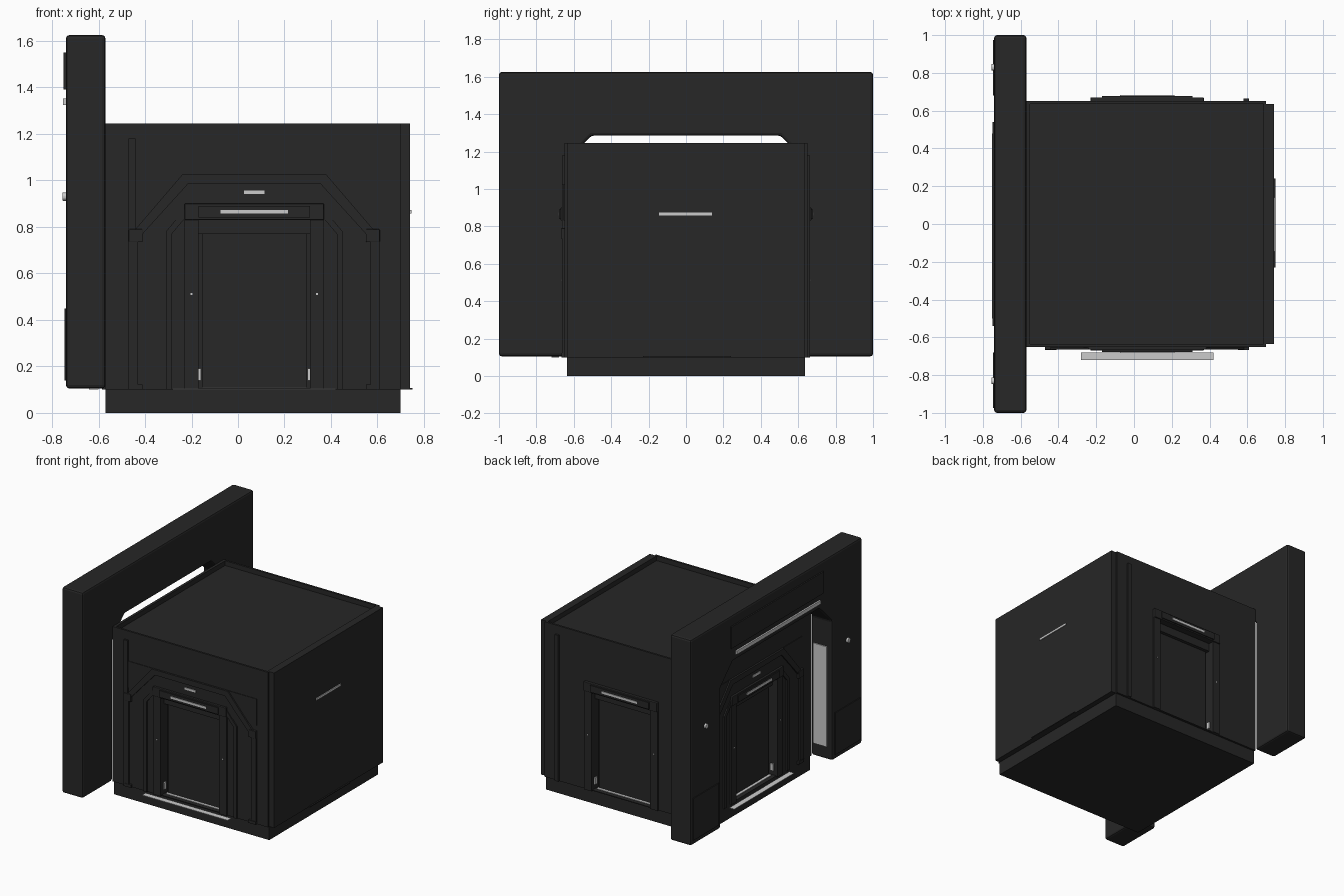
import bpy, bmesh
from math import pi
from mathutils import Matrix, Vector

cube = bpy.data.objects.get("Cube")
if cube:
    bpy.data.objects.remove(cube, do_unlink=True)


def material(name, value):
    m = bpy.data.materials.new(name)
    m.use_nodes = True
    colour = (value, value, value, 1)
    m.diffuse_color = colour
    m.node_tree.nodes["Principled BSDF"].inputs["Base Color"].default_value = colour
    return m


DARK = material("charcoal", 0.02)
LIGHT = material("pale lamp", 0.6)
IDENT = Matrix.Identity(4)


def finish(name, bm, mat, frame, bevel=0):
    bmesh.ops.transform(bm, matrix=frame, verts=bm.verts)
    bmesh.ops.recalc_face_normals(bm, faces=bm.faces)
    mesh = bpy.data.meshes.new(name)
    bm.to_mesh(mesh)
    bm.free()
    mesh.materials.append(mat)
    ob = bpy.data.objects.new(name, mesh)
    bpy.context.collection.objects.link(ob)
    if bevel:
        mod = ob.modifiers.new("edge", "BEVEL")
        mod.width, mod.segments = bevel, 2
    return ob


def box(name, x, y, z, mat=DARK, frame=IDENT, bevel=0):
    """Box given by its (min, max) range on each axis."""
    bm = bmesh.new()
    bmesh.ops.create_cube(bm, size=1)
    for v in bm.verts:
        v.co = Vector([(r[0] + r[1]) / 2 + c * (r[1] - r[0])
                       for r, c in zip((x, y, z), v.co)])
    return finish(name, bm, mat, frame, bevel)


def prism(name, outline, depth, mat=DARK, frame=IDENT, bevel=0):
    """Outline in x and z, extruded along y."""
    bm = bmesh.new()
    face = bm.faces.new([bm.verts.new((u, depth[0], z)) for u, z in outline])
    out = bmesh.ops.extrude_face_region(bm, geom=[face])
    for v in out["geom"]:
        if isinstance(v, bmesh.types.BMVert):
            v.co.y = depth[1]
    return finish(name, bm, mat, frame, bevel)


def band(outer, inner):
    """Symmetric strip outline from the left halves of its two edges."""
    def full(half):
        return half + [(-u, z) for u, z in reversed(half)]
    return full(outer) + full(inner)[::-1]


def cut(target, cutter):
    mod = target.modifiers.new("recess", "BOOLEAN")
    mod.object, mod.operation, mod.solver = cutter, "DIFFERENCE", "EXACT"
    bpy.context.view_layer.objects.active = target
    bpy.ops.object.modifier_apply(modifier=mod.name)
    bpy.data.objects.remove(cutter, do_unlink=True)


# Room: base, body, side slab and roof
box("base", (-.57, .70), (-.635, .635), (0, .1))
body = box("room_body", (-.57, .70), (-.65, .65), (.1, 1.245))
cut(body, box("roof_cutter", (-.55, .685), (-.635, .635), (1.21, 1.4)))
box("side_slab", (.70, .74), (-.635, .635), (.1, 1.245))
box("side_lamp", (.735, .746), (-.145, .14), (.857, .873), LIGHT)
box("side_ledge", (.70, .75), (-.23, .24), (.1, .106))

# Local frames: x along the face, -y outwards
FACES = {
    "front": Matrix.Translation((.07, -.65, 0)),
    "back": Matrix.Translation((.07, .65, 0)) @ Matrix.Rotation(pi, 4, "Z"),
    "left": Matrix.Translation((-.57, 0, 0)) @ Matrix.Rotation(-pi / 2, 4, "Z"),
}


def span(a, b, side):
    return tuple(sorted((a * side, b * side)))


def doorway(tag, frame):
    cut(body, box(tag + "_cutter", (-.24, .24), (-.1, .07), (.106, .83), DARK, frame))
    box(tag + "_door", (-.225, .225), (.055, .08), (.106, .77), DARK, frame)
    box(tag + "_door_header", (-.24, .24), (.03, .08), (.77, .83), DARK, frame)
    box(tag + "_lintel", (-.30, .30), (-.02, .01), (.83, .9), DARK, frame, .004)
    box(tag + "_lamp_hood", (-.24, .24), (-.028, 0), (.84, .89), DARK, frame)
    box(tag + "_lintel_lamp", (-.145, .145), (-.032, 0), (.857, .873), LIGHT, frame)
    box(tag + "_sill_lamp", (-.225, .225), (.03, .05), (.106, .11), LIGHT, frame)
    for s in (-1, 1):
        box(tag + "_jamb", span(.24, .30, s), (-.012, .01), (.1, .83), DARK, frame)
        box(tag + "_jamb_lamp", span(.23, .24, s), (.02, .045), (.14, .19), LIGHT, frame)
        box(tag + "_stud", span(.266, .274, s), (-.015, 0), (.508, .516), LIGHT, frame)
    box(tag + "_pipe", (-.54, -.51), (-.014, .01), (.1, 1.18), DARK, frame)


def arch(tag, frame):
    box(tag + "_back_plate", (-.53, .54), (-.004, 0), (.83, 1.025), DARK, frame)
    prism(tag + "_outer_arch",
          band([(-.52, .78), (-.31, 1.025)], [(-.48, .77), (-.285, .985)]),
          (-.014, .005), DARK, frame)
    prism(tag + "_inner_arch",
          band([(-.38, .1), (-.38, .78), (-.28, .9)],
               [(-.355, .1), (-.355, .77), (-.27, .87)]),
          (-.01, .005), DARK, frame)
    for s in (-1, 1):
        box(tag + "_post", span(.50, .54, s), (-.012, .005), (.1, .74), DARK, frame)
        box(tag + "_bracket", span(.48, .54, s), (-.018, .005), (.735, .79), DARK, frame, .003)
        box(tag + "_foot", span(.48, .54, s), (-.016, .005), (.1, .122), DARK, frame)
    box(tag + "_name_plate", (-.045, .045), (-.008, 0), (.941, .957), LIGHT, frame)
    box(tag + "_floor_lamp", (-.35, .35), (-.07, -.03), (.1, .104), LIGHT, frame)


for tag, frame in FACES.items():
    doorway(tag, frame)
    if tag != "back":
        arch(tag, frame)

# Tall gate wall with a chamfered opening
gate = Matrix.Rotation(-pi / 2, 4, "Z")
prism("gate_wall",
      band([(-1, .105), (-1, 1.625)],
           [(-.65, .105), (-.65, 1.14), (-.505, 1.285)]),
      (-.74, -.57), DARK, gate, .014)
prism("sign_panel",
      band([(-.54, 1.39), (-.54, 1.55)], [(-.5, 1.39)]),
      (-.75, -.73), DARK, gate)
box("sign_lamp", (-.752, -.735), (-.5, .48), (1.325, 1.352), LIGHT)

# Gate side details
for s in (-1, 1):
    box("kick_panel", (-.746, -.73), span(.68, .975, s), (.14, .45))
    box("opening_lamp", (-.70, -.59), span(.642, .655, s), (.2, .94), LIGHT)
    bm = bmesh.new()
    bmesh.ops.create_cone(bm, cap_ends=True, segments=20,
                          radius1=.018, radius2=.018, depth=.03)
    place = Matrix.Translation((-.74, .83 * s, .93)) @ Matrix.Rotation(pi / 2, 4, "Y")
    finish("gate_button", bm, LIGHT, place, .003)
